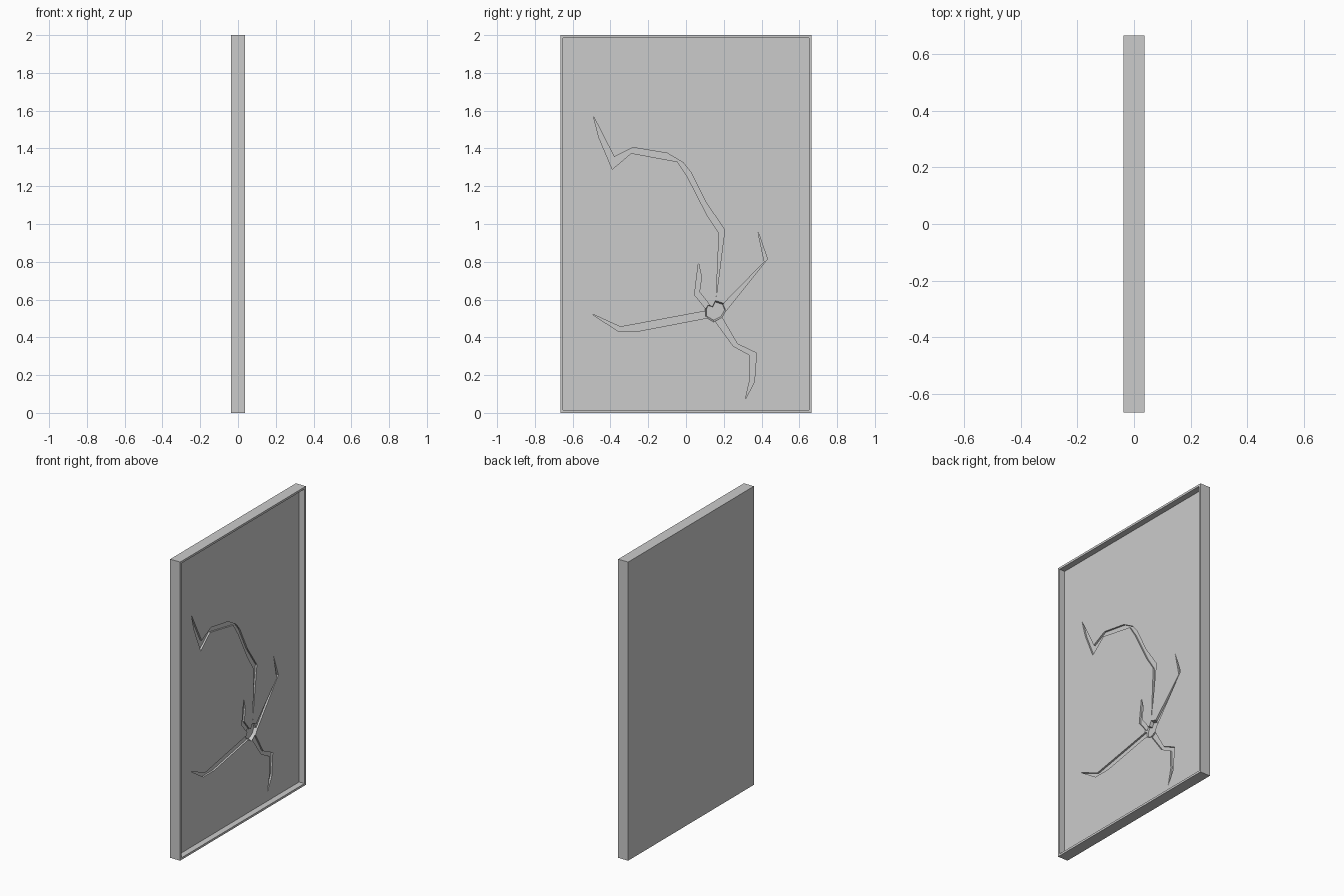
import bpy, bmesh
from mathutils import Vector

if "Cube" in bpy.data.objects:
    bpy.data.objects.remove(bpy.data.objects["Cube"])

HALF_T, HALF_W, H = 0.037, 0.665, 2.0
RIM, FLOOR = 0.02, -0.003   # rim width, x of the recessed pane surface


def add_object(name, bm):
    bmesh.ops.recalc_face_normals(bm, faces=bm.faces)
    mesh = bpy.data.meshes.new(name)
    bm.to_mesh(mesh)
    bm.free()
    obj = bpy.data.objects.new(name, mesh)
    bpy.context.collection.objects.link(obj)
    return obj


def prism(name, outline, depth, taper=1.0):
    """Prism along x, sunk `depth` below the pane surface."""
    bm = bmesh.new()
    centre = sum((Vector(p) for p in outline), Vector((0, 0))) / len(outline)
    rings = []
    for x, s in ((FLOOR - depth, taper), (FLOOR + 0.001, 1.0)):
        pts = [centre + (Vector(p) - centre) * s for p in outline]
        rings.append([bm.verts.new((x, p.x, p.y)) for p in pts])
    low, top = rings
    bm.faces.new(low)
    bm.faces.new(top)
    for i in range(len(low)):
        j = (i + 1) % len(low)
        bm.faces.new((low[i], low[j], top[j], top[i]))
    return add_object(name, bm)


# Framed panel: a slab whose +x side is inset and pushed in
bm = bmesh.new()
bmesh.ops.create_cube(bm, size=1)
for v in bm.verts:
    v.co = Vector((v.co.x * 2 * HALF_T, v.co.y * 2 * HALF_W, (v.co.z + 0.5) * H))
bm.normal_update()
front = max(bm.faces, key=lambda f: f.calc_center_median().x)
bmesh.ops.inset_region(bm, faces=[front], thickness=RIM)
inner = [v for v in front.verts]
rim = [v.co.copy() for v in inner]
bmesh.ops.extrude_discrete_faces(bm, faces=[front])
floor = min((f for f in bm.faces if abs(f.normal.x) > 0.9 and
             all(abs(v.co.y) < HALF_W - RIM / 2 for v in f.verts)),
            key=lambda f: f.calc_area())
for v in floor.verts:
    v.co.x = FLOOR
panel = add_object("framed_panel", bm)

# Crack outlines in (y, z)
cracks = {
    "long_crack": [(.16, .615), (.175, .95), (.11, 1.05), (.01, 1.245), (-.045, 1.33),
                   (-.29, 1.375), (-.39, 1.29), (-.46, 1.455), (-.49, 1.57),
                   (-.38, 1.355), (-.28, 1.405), (-.1, 1.375), (-.015, 1.325),
                   (.025, 1.275), (.105, 1.115), (.205, .97)],
    "right_crack": [(.195, .575), (.415, .80), (.38, .963), (.431, .815), (.212, .54)],
    "short_crack": [(.11, .545), (.045, .625), (.066, .794), (.082, .72),
                    (.071, .64), (.125, .572)],
    "left_crack": [(.11, .54), (-.347, .455), (-.5, .525), (-.362, .434),
                   (-.246, .434), (.115, .503)],
    "lower_crack": [(.155, .485), (.25, .354), (.336, .307), (.34, .185), (.315, .074),
                    (.362, .164), (.373, .317), (.272, .365), (.19, .505)],
}
cutters = [prism(n, p, 0.012) for n, p in cracks.items()]

# Impact hole: deeper, with sloping sides
hub = [(.1, .55), (.113, .573), (.14, .563), (.156, .595), (.2, .58),
       (.214, .545), (.19, .503), (.146, .481), (.1, .508)]
cutters.append(prism("impact_hole", hub, 0.022, taper=0.85))

# Carve the cracks into the pane and discard the cutters
for cutter in cutters:
    mod = panel.modifiers.new(cutter.name, 'BOOLEAN')
    mod.operation = 'DIFFERENCE'
    mod.solver = 'EXACT'
    mod.object = cutter
deps = bpy.context.evaluated_depsgraph_get()
carved = bpy.data.meshes.new_from_object(panel.evaluated_get(deps))
panel.modifiers.clear()
panel.data = carved
for cutter in cutters:
    bpy.data.objects.remove(cutter)
